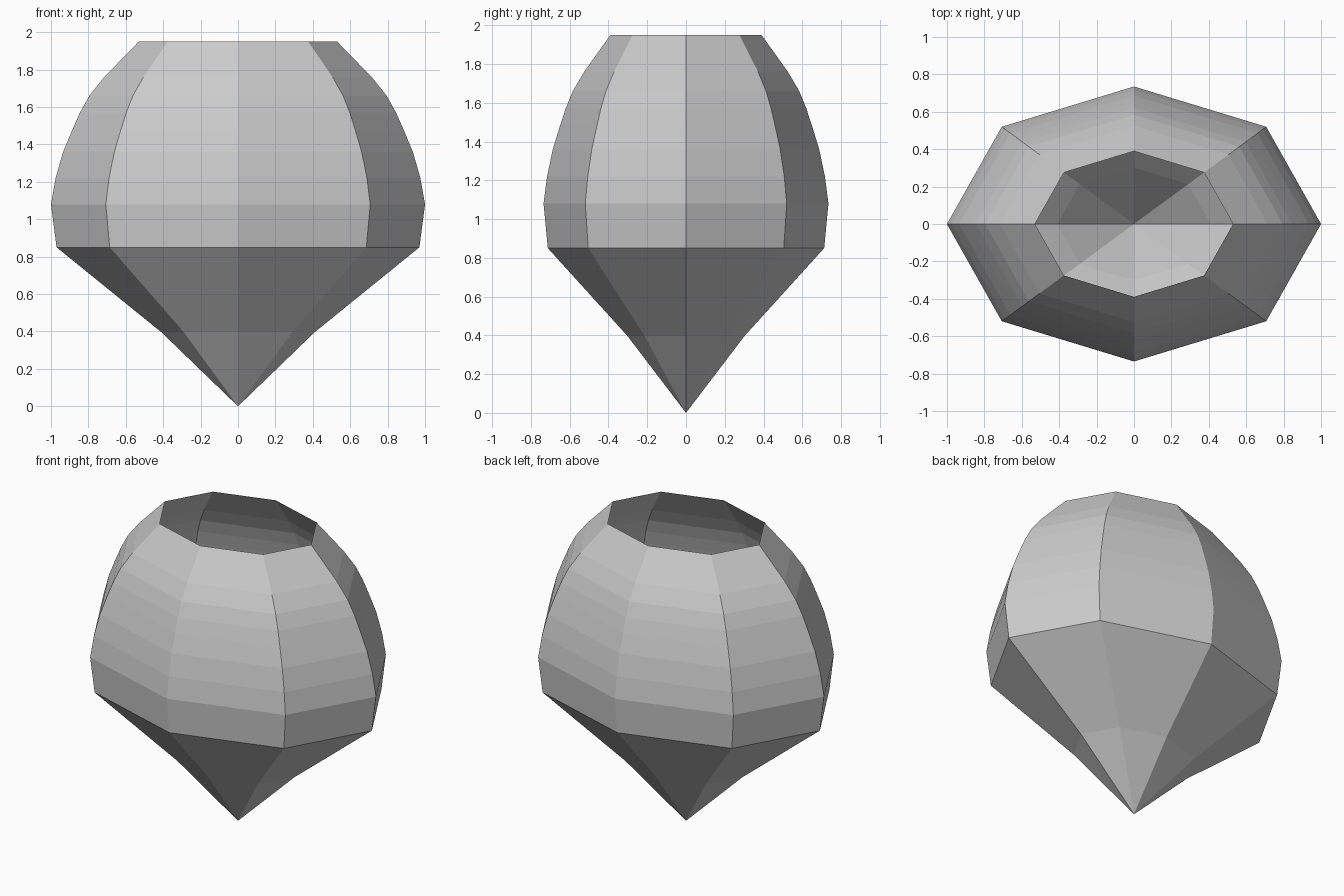
import bpy
import bmesh
import math

cube = bpy.data.objects.get("Cube")
if cube:
    bpy.data.objects.remove(cube, do_unlink=True)

SIDES = 8
DEPTH = 0.735  # front-to-back squash of the octagon

# Single flat grey
grey = bpy.data.materials.new("plain_grey")
grey.use_nodes = True
colour = (0.6, 0.6, 0.6, 1.0)
grey.diffuse_color = colour
grey.node_tree.nodes["Principled BSDF"].inputs["Base Color"].default_value = colour

# Profile from the lower kink to the open rim: (radius, height)
profile = [(0.41, 0.396), (0.97, 0.85), (1.0, 1.08), (0.975, 1.22),
           (0.935, 1.36), (0.885, 1.48), (0.845, 1.57), (0.795, 1.66),
           (0.715, 1.76), (0.53, 1.95)]


def ring(bm, radius, z):
    angles = [math.tau * i / SIDES for i in range(SIDES)]
    return [bm.verts.new((radius * math.cos(a), DEPTH * radius * math.sin(a), z))
            for a in angles]


bm = bmesh.new()
rings = [ring(bm, r, z) for r, z in profile]
tip = bm.verts.new((0, 0, 0))

for i in range(SIDES):
    j = (i + 1) % SIDES
    # Pointed base
    bm.faces.new((tip, rings[0][j], rings[0][i]))
    # Faceted wall, left open at the rim
    for low, high in zip(rings, rings[1:]):
        bm.faces.new((low[i], low[j], high[j], high[i]))

mesh = bpy.data.meshes.new("faceted_shell")
bm.to_mesh(mesh)
bm.free()
mesh.materials.append(grey)
shell = bpy.data.objects.new("faceted_shell", mesh)
bpy.context.collection.objects.link(shell)
